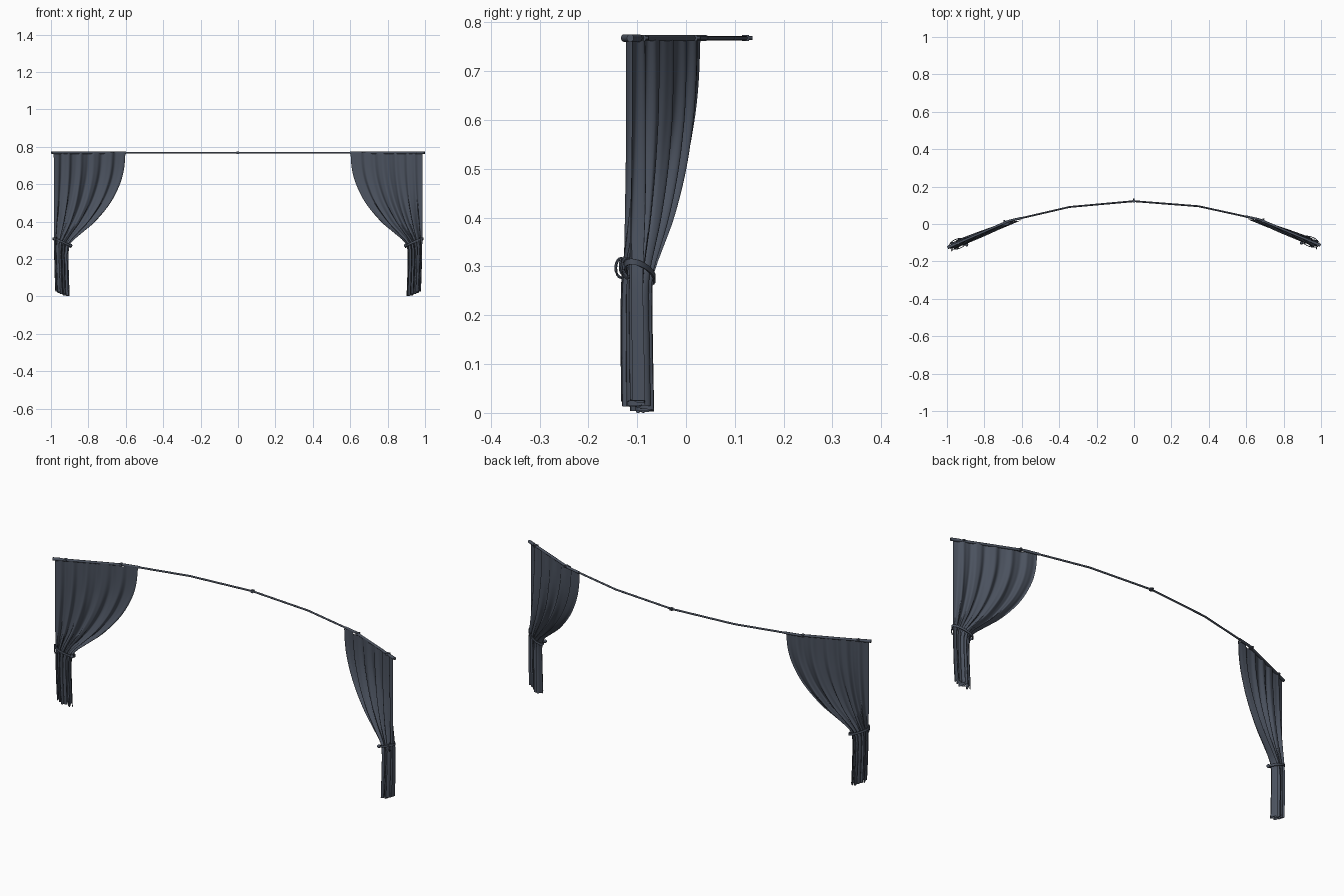
import bpy, bmesh, math
from mathutils import Vector, Matrix

if "Cube" in bpy.data.objects:
    bpy.data.objects.remove(bpy.data.objects["Cube"])

mat = bpy.data.materials.new("slate_grey")
mat.diffuse_color = (0.07, 0.084, 0.113, 1)
mat.use_nodes = True
mat.node_tree.nodes["Principled BSDF"].inputs["Base Color"].default_value = mat.diffuse_color
TURN = Matrix.Rotation(0.006, 4, 'Z')      # whole set is very slightly turned
ROD_Z = 0.768
OUT = Vector((0.985, -0.116))              # outer top corner of right curtain
DIR = Vector((-0.385, 0.144)).normalized() # along the curtain, towards the middle
NRM = Vector((-DIR.y, DIR.x))
if NRM.y > 0:
    NRM = -NRM                             # faces the front


def finish(name, bm, side=1, angle=40):
    bm.transform(TURN @ Matrix.Diagonal((side, 1, 1, 1)))
    bmesh.ops.recalc_face_normals(bm, faces=bm.faces)
    me = bpy.data.meshes.new(name)
    bm.to_mesh(me)
    bm.free()
    ob = bpy.data.objects.new(name, me)
    bpy.context.collection.objects.link(ob)
    me.materials.append(mat)
    bpy.ops.object.select_all(action='DESELECT')
    ob.select_set(True)
    bpy.context.view_layer.objects.active = ob
    bpy.ops.object.shade_smooth_by_angle(angle=math.radians(angle))
    return ob


def loft(bm, rings, closed=False):
    """Skin rings of points; cap the ends unless the path is closed."""
    vs = [[bm.verts.new(p) for p in r] for r in rings]
    n = len(vs[0])
    for i in range(len(vs) if closed else len(vs) - 1):
        a, b = vs[i], vs[(i + 1) % len(vs)]
        for j in range(n):
            bm.faces.new((a[j], a[(j + 1) % n], b[(j + 1) % n], b[j]))
    if not closed:
        bm.faces.new(vs[0])
        bm.faces.new(vs[-1])


def tube(bm, pts, r, n=10):
    rings = []
    for i, p in enumerate(pts):
        d = (Vector(pts[min(i + 1, len(pts) - 1)]) - Vector(pts[max(i - 1, 0)])).normalized()
        s = d.orthogonal().normalized() if abs(d.z) > 0.9 else d.cross(Vector((0, 0, 1))).normalized()
        t = s.cross(d)
        rings.append([Vector(p) + r * (s * math.cos(k * math.tau / n) + t * math.sin(k * math.tau / n))
                      for k in range(n)])
    loft(bm, rings)


def spline(table, z):
    """Smooth interpolation through (z, value) rows, z falling."""
    for i in range(len(table) - 1):
        if z >= table[i + 1][0] or i == len(table) - 2:
            break
    z1, a = table[i]
    z2, b = table[i + 1]
    def slope(k):
        lo, hi = table[max(k - 1, 0)], table[min(k + 1, len(table) - 1)]
        return (hi[1] - lo[1]) / (hi[0] - lo[0])
    h = z2 - z1
    t = (z - z1) / h
    return ((2*t**3 - 3*t*t + 1) * a + (t**3 - 2*t*t + t) * h * slope(i)
            + (3*t*t - 2*t**3) * b + (t**3 - t*t) * h * slope(i + 1))


# inner edge x, outer edge x and fold depth, by height
INNER = [(0.768, 0.602), (0.68, 0.61), (0.6, 0.632), (0.5, 0.683), (0.4, 0.765),
         (0.34, 0.835), (0.29, 0.892), (0.25, 0.907), (0.15, 0.908), (0.0, 0.903)]
OUTER = [(0.768, 0.986), (0.3, 0.985), (0.15, 0.982), (0.0, 0.976)]
DEPTH = [(0.768, 0.006), (0.6, 0.010), (0.45, 0.015), (0.29, 0.019), (0.15, 0.021), (0.0, 0.022)]


def along(x, off, z):
    p = OUT + DIR * ((x - OUT.x) / DIR.x) + NRM * off
    return Vector((p.x, p.y, z))


def curtain(side):
    bm = bmesh.new()
    nu, nv = 96, 40
    grid = []
    for j in range(nv + 1):
        row = []
        for i in range(nu + 1):
            u = i / nu
            foot = 0.028 * (1 - u) ** 1.5 + 0.006 * (1 - math.cos(u * 17)) * u * (1 - u) * 2
            z = ROD_Z + (foot - ROD_Z) * j / nv
            xi, xo = spline(INNER, z), spline(OUTER, z)
            amp = spline(DEPTH, z)
            low = min(1, max(0, (0.6 - z) / 0.35))
            ph = math.tau * 5.5 * u + 0.9 * math.sin(5 * u)
            edge = min(1, 0.35 + 6 * u * (1 - u))
            fold = math.sin(ph) + 0.22 * math.sin(2.3 * ph + 1)
            x = xo + (xi - xo) * u + 0.005 * low * math.sin(2 * ph) * edge * 4 * u * (1 - u)
            bow = -0.009 * math.sin(math.pi * min(1, u)) * (1 - low) # follows bent rod
            row.append(bm.verts.new(along(x, amp * edge * fold * 0.9 + bow, z)))
        grid.append(row)
    for j in range(nv):
        for i in range(nu):
            bm.faces.new((grid[j][i], grid[j][i + 1], grid[j + 1][i + 1], grid[j + 1][i]))
    return finish(f"curtain_{'right' if side > 0 else 'left'}", bm, side, 60)


def tie_back(side):
    bm = bmesh.new()
    rings = []
    for k in range(32):                    # tilted flat band round the gathers
        a = k * math.tau / 32
        c, s = math.cos(a), math.sin(a)
        z = 0.288 + 0.022 * c
        rings.append([along(0.942 + (0.045 + d) * c, (0.024 + d) * s, z + h)
                      for d, h in ((0, -0.006), (0.004, -0.006), (0.004, 0.006), (0, 0.006))])
    loft(bm, rings, closed=True)
    # knot at the inner side, small hanging loop at the outer side
    knot = bmesh.ops.create_uvsphere(bm, u_segments=12, v_segments=8, radius=0.009)
    bmesh.ops.translate(bm, verts=knot['verts'], vec=along(0.903, 0.022, 0.272))
    loop = [along(0.978 + 0.006 * math.sin(t * math.tau / 16), 0.014 + 0.01 * math.sin(t * math.tau / 16),
                  0.297 + 0.02 * math.cos(t * math.tau / 16)) for t in range(17)]
    tube(bm, loop, 0.003, 6)
    finish(f"tie_back_{'right' if side > 0 else 'left'}", bm, side)


# curved rod: thin middle, thicker sleeves and end caps
MID = [(-0.67, 0.02), (-0.345, 0.093), (0, 0.122), (0.345, 0.093), (0.67, 0.02)]
bm = bmesh.new()
tube(bm, [(x, y, ROD_Z) for x, y in MID], 0.0048)
finish("rod_middle", bm)

for side in (1, -1):
    tag = 'right' if side > 0 else 'left'
    bm = bmesh.new()
    tube(bm, [(0.6, 0.036, ROD_Z), (0.67, 0.02, ROD_Z), (0.994, -0.119, ROD_Z)], 0.0065)
    tube(bm, [(0.955, -0.1023, ROD_Z), (0.997, -0.1203, ROD_Z)], 0.008)
    finish(f"rod_sleeve_{tag}", bm, side)
    curtain(side)
    tie_back(side)


def bracket(name, x, y, side=1):
    bm = bmesh.new()
    tube(bm, [(x, y - 0.006, ROD_Z), (x + 0.003 * (x > 0), y + 0.014, ROD_Z)], 0.0045, 8)
    box = bmesh.ops.create_cube(bm, size=1)
    bmesh.ops.scale(bm, verts=box['verts'], vec=(0.014, 0.014, 0.013))
    bmesh.ops.translate(bm, verts=box['verts'], vec=(x, y, ROD_Z))
    finish(name, bm, side)


# small wall brackets
bracket("bracket_middle", 0, 0.122)
for side in (1, -1):
    tag = 'right' if side > 0 else 'left'
    bracket(f"bracket_inner_{tag}", 0.69, 0.0115, side)
    bracket(f"bracket_outer_{tag}", 0.94, -0.096, side)
